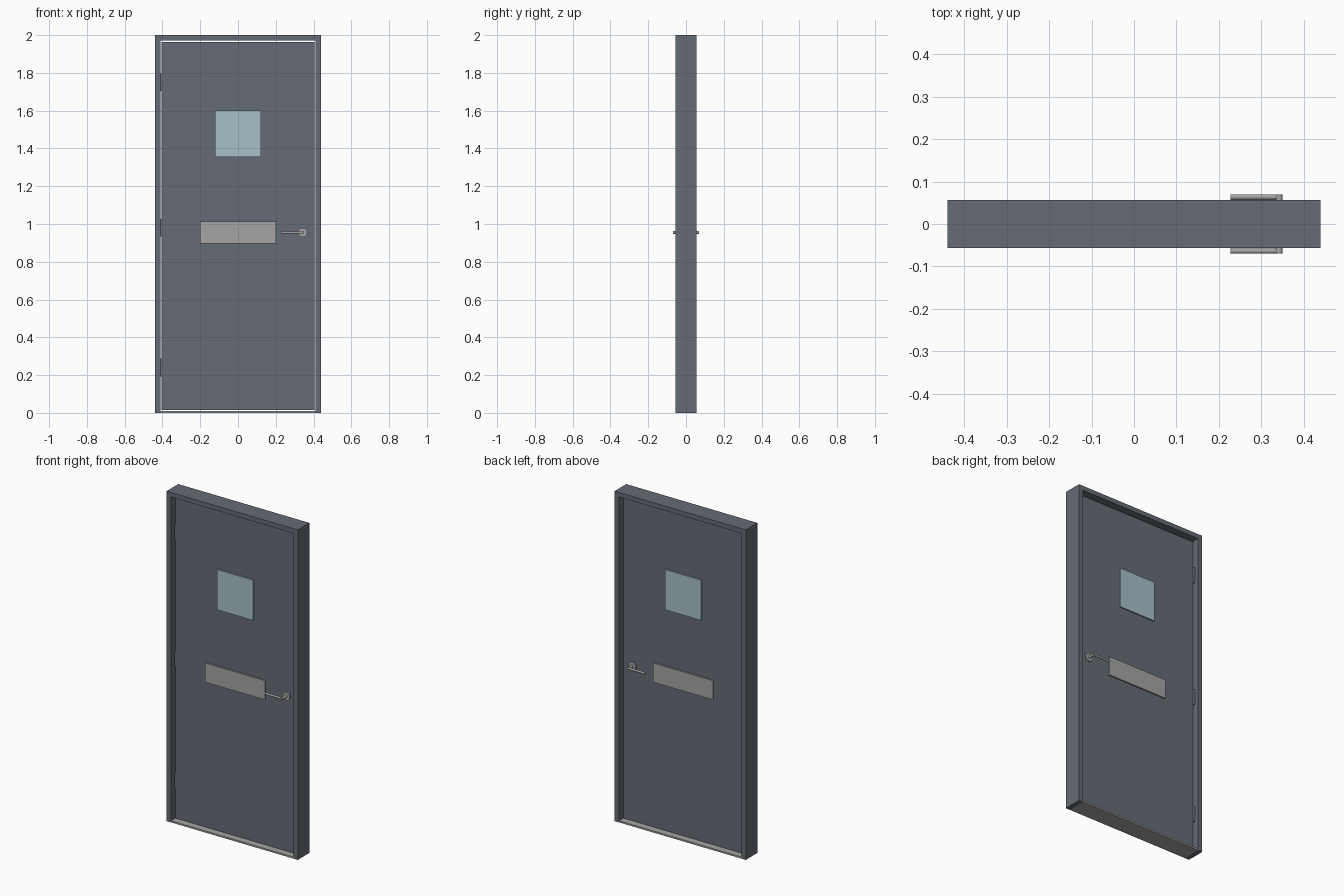
import bpy
import bmesh
from math import pi
from mathutils import Matrix, Vector

default = bpy.context.scene.objects.get("Cube")
if default:
    bpy.data.objects.remove(default, do_unlink=True)


def material(name, rgb):
    mat = bpy.data.materials.new(name)
    mat.use_nodes = True
    mat.diffuse_color = (*rgb, 1)
    mat.node_tree.nodes["Principled BSDF"].inputs["Base Color"].default_value = (*rgb, 1)
    return mat


slate = material("slate paint", (0.132, 0.148, 0.178))
metal = material("brushed metal", (0.376, 0.376, 0.38))
glass = material("pale glass", (0.384, 0.527, 0.578))


def finish(name, bm, mat):
    bmesh.ops.recalc_face_normals(bm, faces=bm.faces)
    mesh = bpy.data.meshes.new(name)
    bm.to_mesh(mesh)
    bm.free()
    mesh.materials.append(mat)
    obj = bpy.data.objects.new(name, mesh)
    bpy.context.collection.objects.link(obj)
    return obj


def box(name, low, high, mat):
    low, high = Vector(low), Vector(high)
    bm = bmesh.new()
    bmesh.ops.create_cube(bm, size=1, matrix=Matrix.Translation((low + high) / 2)
                          @ Matrix.Diagonal((*(high - low), 1)))
    return finish(name, bm, mat)


def add_rod(bm, start, end, radius, sides=24):
    start, end = Vector(start), Vector(end)
    axis = end - start
    turn = axis.to_track_quat('Z', 'Y').to_matrix().to_4x4()
    bmesh.ops.create_cone(bm, cap_ends=True, segments=sides, radius1=radius, radius2=radius,
                          depth=axis.length, matrix=Matrix.Translation((start + end) / 2) @ turn)


def smooth(obj):
    bpy.ops.object.select_all(action='DESELECT')
    obj.select_set(True)
    bpy.context.view_layer.objects.active = obj
    bpy.ops.object.shade_smooth_by_angle(angle=pi / 5)


WIDE, DEEP, INNER, HEAD = 0.44, 0.056, 0.41, 1.972
LEAF = 0.021

# Frame: one arch-shaped profile pushed through its depth
bm = bmesh.new()
outline = [(-WIDE, 0), (-WIDE, 2), (WIDE, 2), (WIDE, 0),
           (INNER, 0), (INNER, HEAD), (-INNER, HEAD), (-INNER, 0)]
face = bm.faces.new([bm.verts.new((x, -DEEP, z)) for x, z in outline])
pushed = bmesh.ops.extrude_face_region(bm, geom=[face])["geom"]
bmesh.ops.translate(bm, vec=(0, 2 * DEEP, 0),
                    verts=[v for v in pushed if isinstance(v, bmesh.types.BMVert)])
finish("door_frame", bm, slate)

# Threshold and door leaf
box("threshold", (-INNER, -DEEP, 0), (INNER, DEEP, 0.01), metal)
box("door_leaf", (-0.404, -LEAF, 0.014), (0.404, LEAF, 1.964), slate)

# Window pane and kick plate show on both faces of the leaf
box("window_pane", (-0.122, -0.029, 1.356), (0.122, 0.029, 1.6), glass)
box("letter_plate", (-0.2, -0.029, 0.896), (0.2, 0.029, 1.012), metal)

# Lever handles, one on each face
for name, side in (("front_handle", -1), ("back_handle", 1)):
    bm = bmesh.new()
    x, z = 0.342, 0.955
    add_rod(bm, (x, side * 0.015, z), (x, side * 0.029, z), 0.025, 32)
    add_rod(bm, (x, side * 0.02, z), (x, side * 0.069, z), 0.008)
    add_rod(bm, (0.228, side * 0.0635, z), (x, side * 0.0635, z), 0.0065)
    smooth(finish(name, bm, metal))

# Hinges: a plate in the gap and a knuckle on the back
for name, z in (("lower_hinge", 0.24), ("middle_hinge", 0.98), ("upper_hinge", 1.75)):
    box(name + "_plate", (-INNER, -LEAF, z - 0.047), (-0.404, 0.024, z + 0.047), slate)
    bm = bmesh.new()
    add_rod(bm, (-0.407, 0.026, z - 0.047), (-0.407, 0.026, z + 0.047), 0.006, 16)
    smooth(finish(name + "_knuckle", bm, slate))
